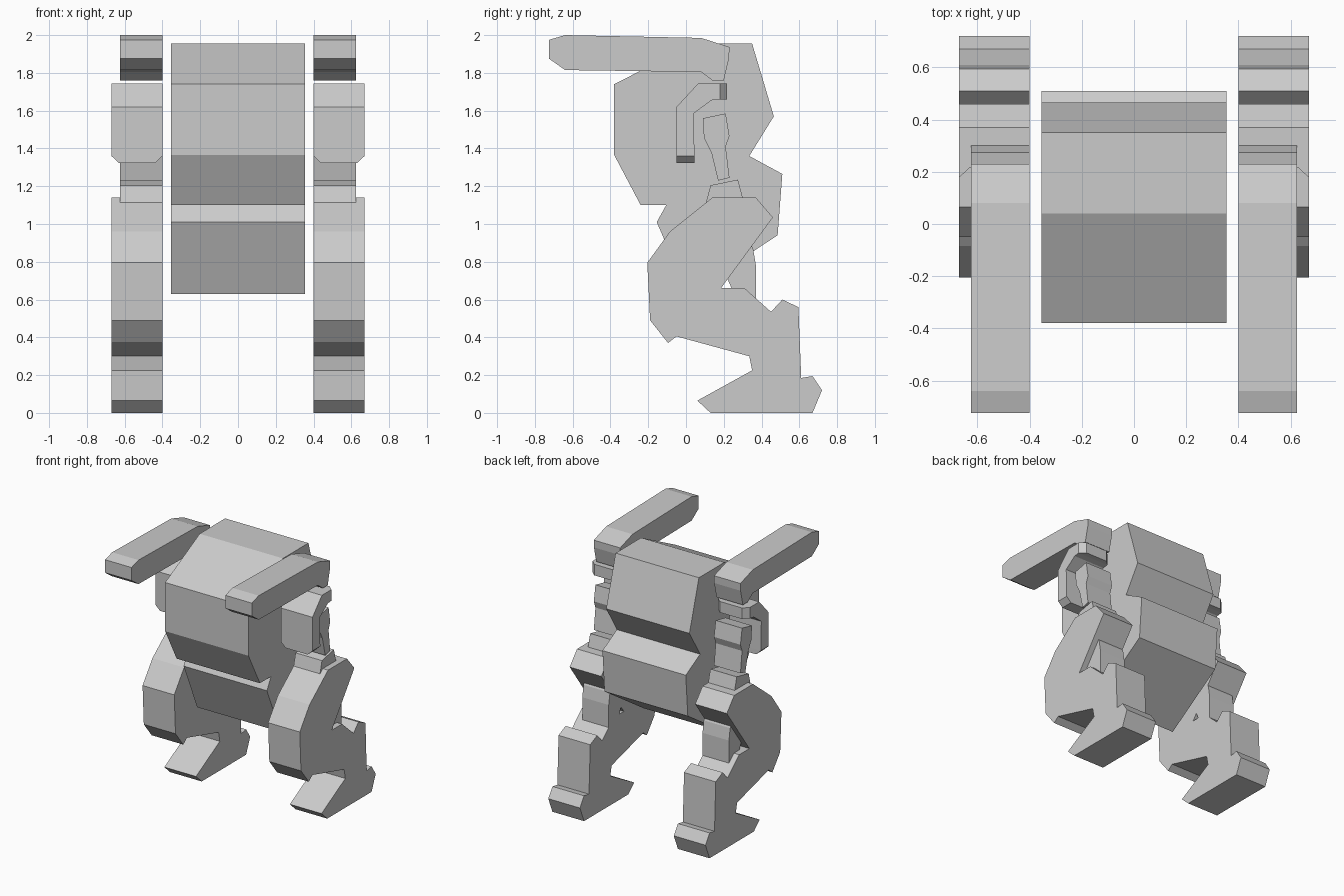
import bpy, bmesh
from mathutils import Vector

if "Cube" in bpy.data.objects:
    bpy.data.objects.remove(bpy.data.objects["Cube"])

grey = bpy.data.materials.new("light grey")
grey.diffuse_color = (0.6, 0.6, 0.6, 1)
grey.use_nodes = True
grey.node_tree.nodes["Principled BSDF"].inputs["Base Color"].default_value = grey.diffuse_color


def extrude(name, profile, x0, x1, tapers=()):
    """Extrude a (y, z) profile from x0 to x1.
    tapers: (side index, move, x scale) pulls a narrowed cap out of that side."""
    bm = bmesh.new()
    a = [bm.verts.new((x0, y, z)) for y, z in profile]
    b = [bm.verts.new((x1, y, z)) for y, z in profile]
    n = len(profile)
    sides = [bm.faces.new((a[i], a[(i + 1) % n], b[(i + 1) % n], b[i])) for i in range(n)]
    bm.faces.new(a)
    bm.faces.new(b)
    bmesh.ops.recalc_face_normals(bm, faces=bm.faces)
    mid = (x0 + x1) / 2
    for index, move, scale in tapers:
        face = bmesh.ops.extrude_discrete_faces(bm, faces=[sides[index]])["faces"][0]
        for v in face.verts:
            v.co += Vector(move)
            v.co.x = mid + (v.co.x - mid) * scale
    bmesh.ops.recalc_face_normals(bm, faces=bm.faces)
    mesh = bpy.data.meshes.new(name)
    bm.to_mesh(mesh)
    bm.free()
    mesh.materials.append(grey)
    obj = bpy.data.objects.new(name, mesh)
    bpy.context.collection.objects.link(obj)


# Torso with waist and pointed pelvis
extrude("torso", [
    (-.38, 1.365), (-.38, 1.74), (.04, 1.955), (.35, 1.955), (.465, 1.57),
    (.335, 1.36), (.51, 1.265), (.485, .94), (.01, .63), (-.155, 1.01),
    (-.105, 1.10), (-.24, 1.10)], -.355, .355)

IN, NARROW, WIDE = .40, .625, .67

# Gun arm on top of the shoulder
gun = [(-.725, 1.975), (-.64, 2.0), (.08, 1.985), (.23, 1.937), (.228, 1.88),
       (.20, 1.76), (.14, 1.76), (.08, 1.805), (-.64, 1.815), (-.725, 1.875)]

# Bent shoulder guard, its two ends are tapered
guard = [(.045, 1.36), (-.05, 1.36), (-.05, 1.62), (.065, 1.745), (.18, 1.745),
         (.18, 1.66), (.135, 1.655), (.04, 1.585)]
guard_tapers = [(0, (0, 0, -.038), .70), (4, (0, .038, 0), .70)]

# Upright strut and hip block
strut = [(.09, 1.56), (.21, 1.585), (.23, 1.465), (.21, 1.41), (.23, 1.245),
         (.17, 1.23), (.135, 1.375), (.095, 1.455)]
hip = [(.13, 1.205), (.275, 1.235), (.30, 1.14), (.105, 1.11)]

# Leg with knee, calf and foot, and the piston behind the knee
leg = [(.14, 1.14), (.37, 1.14), (.46, 1.035), (.185, .66), (.31, .66),
       (.45, .535), (.51, .60), (.595, .56), (.61, .185), (.67, .195),
       (.72, .12), (.67, 0), (.13, 0), (.06, .065), (.35, .225), (.335, .30),
       (-.05, .405), (-.095, .37), (-.19, .49), (-.205, .795), (-.085, .96)]
piston = [(.33, .92), (.355, .87), (.37, .78), (.37, .60), (.25, .64), (.215, .72)]

for side, s in (("left", -1), ("right", 1)):
    extrude(side + "_gun_arm", gun, s * IN, s * NARROW)
    extrude(side + "_shoulder_guard", guard, s * IN, s * WIDE, guard_tapers)
    extrude(side + "_strut", strut, s * IN, s * NARROW)
    extrude(side + "_hip_block", hip, s * IN, s * NARROW)
    extrude(side + "_leg", leg, s * IN, s * WIDE)
    extrude(side + "_piston", piston, s * IN, s * NARROW)
